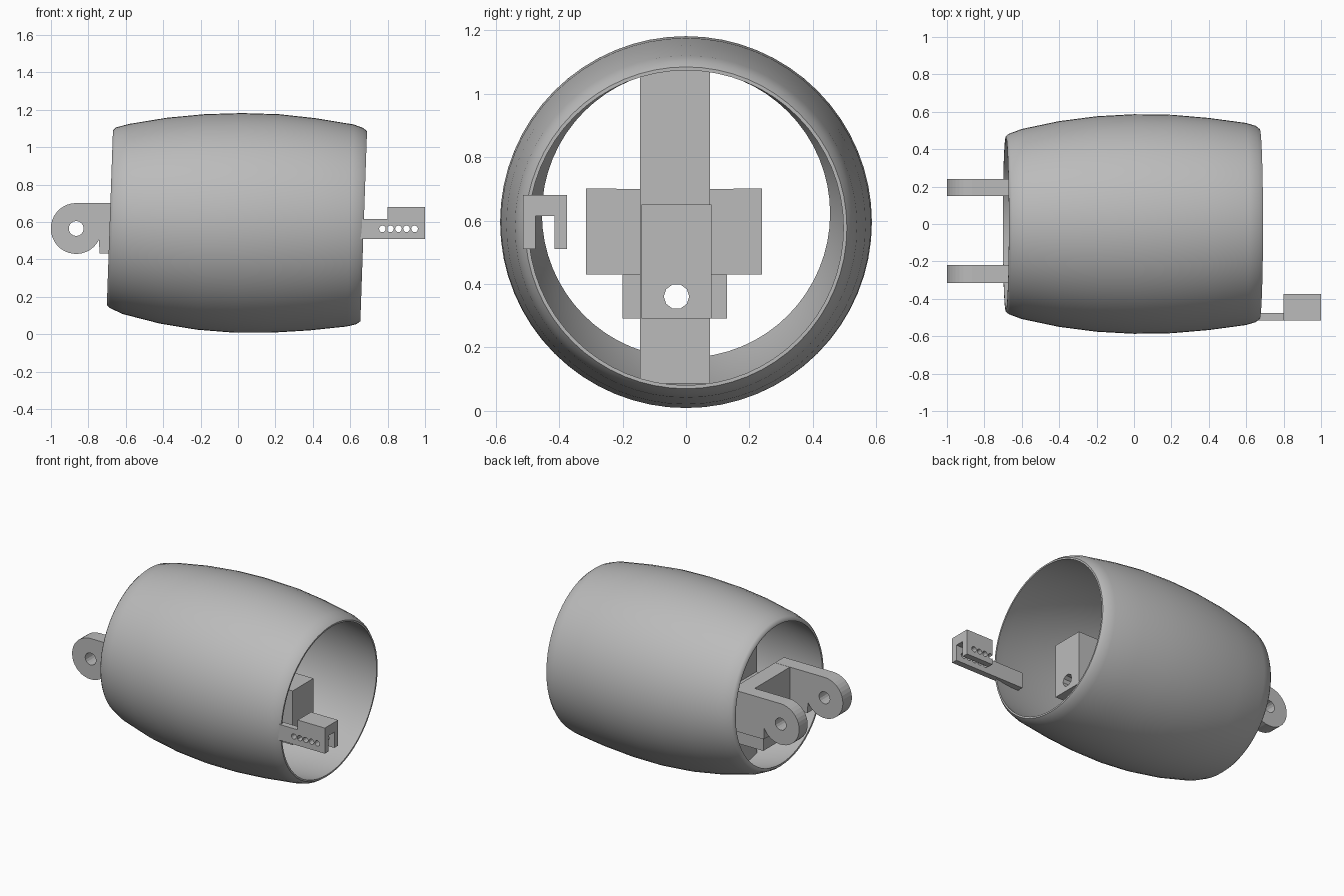
import bpy, bmesh
from math import sin, cos, pi, radians
from mathutils import Vector, Matrix

if "Cube" in bpy.data.objects:
    bpy.data.objects.remove(bpy.data.objects["Cube"])

grey = bpy.data.materials.new("plain_grey")
grey.use_nodes = True
grey.diffuse_color = (0.5, 0.5, 0.5, 1)
grey.node_tree.nodes["Principled BSDF"].inputs["Base Color"].default_value = (0.5, 0.5, 0.5, 1)


def finish(name, bm):
    bmesh.ops.recalc_face_normals(bm, faces=bm.faces)
    mesh = bpy.data.meshes.new(name)
    bm.to_mesh(mesh)
    bm.free()
    mesh.materials.append(grey)
    obj = bpy.data.objects.new(name, mesh)
    bpy.context.collection.objects.link(obj)
    return obj


def box(name, x, y, z):
    bm = bmesh.new()
    bmesh.ops.create_cube(bm, size=1)
    for v in bm.verts:
        v.co = [lo + (c + 0.5) * (hi - lo) for c, (lo, hi) in zip(v.co, (x, y, z))]
    return finish(name, bm)


def prism(name, outline, y):
    """Extrude an outline in the x-z plane along y."""
    bm = bmesh.new()
    face = bm.faces.new([bm.verts.new((px, y[0], pz)) for px, pz in outline])
    new = bmesh.ops.extrude_face_region(bm, geom=[face])["geom"]
    bmesh.ops.translate(bm, vec=(0, y[1] - y[0], 0),
                        verts=[g for g in new if isinstance(g, bmesh.types.BMVert)])
    return finish(name, bm)


def drill(obj, centre, radius, axis, sides=16, depth=3):
    """Cut a round hole through an object."""
    bm = bmesh.new()
    turn = Matrix.Rotation(pi / 2, 4, "Y" if axis == "x" else "X")
    bmesh.ops.create_cone(bm, cap_ends=True, segments=sides, radius1=radius, radius2=radius,
                          depth=depth, matrix=Matrix.Translation(centre) @ turn)
    cutter = finish("hole_cutter", bm)
    cutter.hide_render = True
    mod = obj.modifiers.new("hole", "BOOLEAN")
    mod.operation, mod.solver, mod.object = "DIFFERENCE", "EXACT", cutter
    bpy.context.view_layer.objects.active = obj
    bpy.ops.object.modifier_apply(modifier=mod.name)
    bpy.data.objects.remove(cutter)


# Barrel sleeve: rings of (x, centre height, radius), leaning slightly
outer = [(-.685, .622, .455), (-.685, .622, .468), (-.67, .623, .482), (-.6, .616, .508),
         (-.4, .607, .55), (-.2, .6, .576), (0, .595, .587), (.2, .592, .584),
         (.4, .587, .567), (.6, .581, .54), (.65, .578, .525), (.672, .577, .508),
         (.672, .577, .497)]
inner = [(x, z, r - 0.028) for x, z, r in reversed(outer[3:-3])]
bm = bmesh.new()
SIDES = 64
rings = []
for x, z, r in outer + inner:
    ring = []
    for i in range(SIDES):
        a = 2 * pi * i / SIDES
        h = r * sin(a)
        ring.append(bm.verts.new((x + 0.035 * h, r * cos(a), z + h)))
    rings.append(ring)
for n, ring in enumerate(rings):
    after = rings[(n + 1) % len(rings)]
    for i in range(SIDES):
        j = (i + 1) % SIDES
        bm.faces.new((ring[i], ring[j], after[j], after[i]))
sleeve = finish("barrel_sleeve", bm)
bpy.ops.object.select_all(action="DESELECT")
sleeve.select_set(True)
bpy.context.view_layer.objects.active = sleeve
bpy.ops.object.shade_smooth_by_angle(angle=radians(50))

# Inner frame: upright brace, long drilled block and lower mount
HOLE = (0, -0.03, 0.36)
upright = box("upright_brace", (-.42, -.32), (-.145, .075), (.085, 1.13))
block = box("long_block", (-.32, .5), (-.14, .08), (.29, .65))
mount = box("lower_mount", (-.66, -.42), (-.2, .13), (.29, .43))
for part in (upright, block, mount):
    drill(part, HOLE, 0.04, "x", 10)

# Clevis: back plate, its link to the brace, and two round-ended arms
box("clevis_plate", (-.61, -.5), (-.225, .155), (.43, .7))
box("clevis_link", (-.5, -.42), (-.14, .07), (.43, .65))
arc = [radians(90 + 243 * i / 24) for i in range(25)]
outline = [(-.865 + .136 * cos(a), .565 + .136 * sin(a)) for a in arc]
outline += [(-.74, .43), (-.5, .43), (-.5, .701)]
for name, y in (("back_arm", (.15, .24)), ("front_arm", (-.315, -.22))):
    arm = prism(name, outline, y)
    drill(arm, (-.865, 0, .565), 0.04, "y")

# Side bar ending in a channel with a row of five pin holes
bar = box("side_bar", (.48, .8), (-.515, -.475), (.51, .615))
walls = [box("channel_front_wall", (.8, 1), (-.515, -.475), (.51, .615)),
         box("channel_back_wall", (.8, 1), (-.415, -.375), (.51, .615))]
box("channel_roof", (.8, 1), (-.515, -.375), (.615, .68))
for i in range(5):
    centre = (.772 + .043 * i, -.45, .563)
    for part in ([bar] if i == 0 else walls):
        drill(part, centre, 0.018, "y", 12, 0.4)
